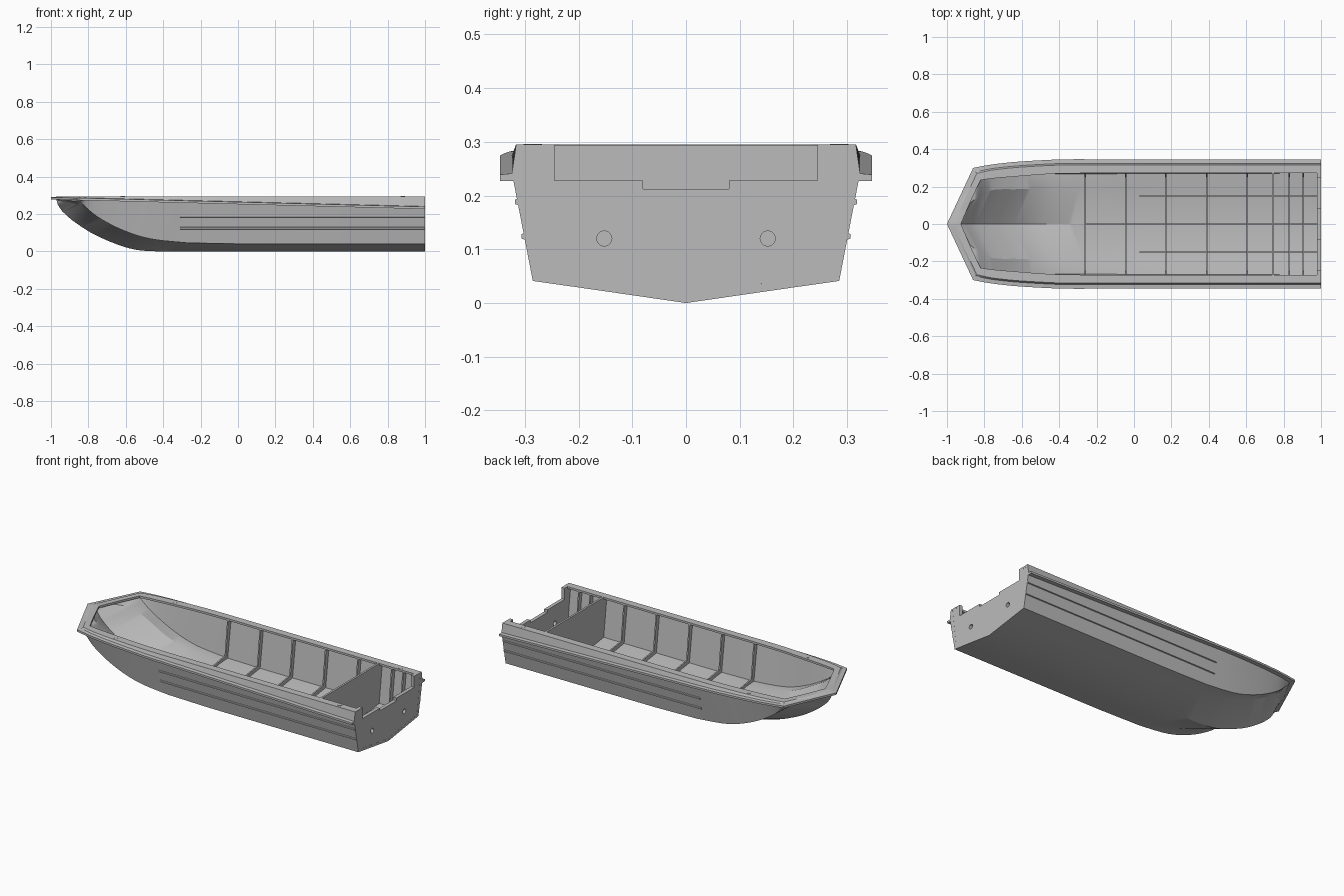
import bpy, bmesh
from mathutils import Vector

cube = bpy.data.objects.get("Cube")
if cube:
    bpy.data.objects.remove(cube)

grey = bpy.data.materials.new("hull_grey")
grey.use_nodes = True
COLOUR = (0.5, 0.5, 0.5, 1)
grey.diffuse_color = COLOUR
grey.node_tree.nodes["Principled BSDF"].inputs["Base Color"].default_value = COLOUR


def make(name, bm, smooth=False):
    bmesh.ops.remove_doubles(bm, verts=bm.verts, dist=1e-5)
    bmesh.ops.recalc_face_normals(bm, faces=bm.faces)
    mesh = bpy.data.meshes.new(name)
    bm.to_mesh(mesh)
    bm.free()
    mesh.materials.append(grey)
    obj = bpy.data.objects.new(name, mesh)
    bpy.context.collection.objects.link(obj)
    if smooth:
        bpy.ops.object.select_all(action='DESELECT')
        obj.select_set(True)
        bpy.context.view_layer.objects.active = obj
        bpy.ops.object.shade_smooth_by_angle(angle=0.45)
    return obj


def loft(bm, rings, caps):
    """Skin closed rings of points, capping the listed ring indices."""
    rows = [[bm.verts.new(p) for p in r] for r in rings]
    n = len(rows[0])
    for a, b in zip(rows, rows[1:]):
        for j in range(n):
            k = (j + 1) % n
            bm.faces.new((a[j], a[k], b[k], b[j]))
    for c in caps:
        bm.faces.new(rows[c])


def plate(name, half, x0, x1):
    """Symmetric upright plate from a half outline of (y, z) points."""
    full = half + [(-y, z) for y, z in reversed(half) if y > 0]
    bm = bmesh.new()
    loft(bm, [[(x, y, z) for y, z in full] for x in (x0, x1)], (0, -1))
    return make(name, bm)


def box(name, x0, x1, y0, y1, z0, z1):
    bm = bmesh.new()
    loft(bm, [[(x, y0, z0), (x, y1, z0), (x, y1, z1), (x, y0, z1)] for x in (x0, x1)], (0, -1))
    return make(name, bm)


def disc(name, loc, r, depth, axis):
    bm = bmesh.new()
    bmesh.ops.create_cone(bm, cap_ends=True, segments=20, radius1=r, radius2=r, depth=depth)
    obj = make(name, bm, True)
    obj.location = loc
    if axis == 'X':
        obj.rotation_euler.y = 1.5708
    return obj


# Stations, bow to stern:
# keel x z | inner knuckle x y z | chine x y z | rail x y | opening x y
STATIONS = [
    (-.97, .275, -.965, 0, .273, -.96, 0, .272, -1, 0, -.925, 0),
    (-.963, .25, -.925, .095, .267, -.92, .14, .272, -.93, .15, -.875, .118),
    (-.94, .215, -.86, .15, .252, -.845, .262, .27, -.86, .3, -.82, .235),
    (-.87, .155, -.775, .195, .2, -.765, .272, .195, -.76, .318, -.74, .245),
    (-.74, .077, -.63, .2, .122, -.63, .277, .12, -.62, .333, -.62, .255),
    (-.55, .01, -.47, .205, .068, -.47, .28, .068, -.4, .345, -.44, .268),
    (-.33, 0, -.27, .21, .042, -.27, .281, .046, -.2, .346, -.24, .272),
    (0, 0, 0, .2, .03, 0, .282, .041, 0, .346, 0, .272),
    (1, 0, 1, .2, .029, 1, .285, .041, 1, .346, 1, .272),
]
STEPS = 6


def resample():
    """Smooth curves within the bow and the body, straight run aft."""
    out = []
    for first, last in ((0, 2), (2, 6), (6, 7), (7, 8)):
        for i in range(first, last):
            p = [STATIONS[min(max(k, first), last)] for k in (i - 1, i, i + 1, i + 2)]
            for s in range(STEPS):
                t = s / STEPS
                row = [b + .5 * t * (c - a + t * (2*a - 5*b + 4*c - d + t * (3*(b - c) + d - a)))
                       for a, b, c, d in zip(*p)]
                out.append((i + t, row))
    out.append((len(STATIONS) - 1, list(STATIONS[-1])))
    return out


TOP = .295


def rail_z(x):
    return .29 - .0255 * (x + 1)


def section(s, row):
    kx, kz, mx, my, mz, cx, cy, cz, rx, ry, ox, oy = row
    fx = 1.1 - .22 * s if s <= 2 else max(0, .66 * (3 - s))
    fy = min(1, .475 * s)

    def inset(d, z):
        return (rx + d * fx, max(0, ry - d * fy), z)

    zr = rail_z(rx)
    back = .025 * min(1, kz / .1)
    half = [
        (kx, 0, kz), (mx, my, mz), (cx, cy, cz), inset(.025, zr - .012),
        inset(0, zr - .012), inset(0, zr), inset(.022, zr + .002),
        inset(.03, TOP), (ox, oy, TOP), (ox, oy, .283), inset(.045, .283),
        (cx + .4 * back, max(0, cy - .013), min(cz + .014, .279)),
        (mx + .6 * back, max(0, my - .014), min(mz + .014, .277)),
        (kx + back, 0, min(kz + .014, .276)),
    ]
    return half + [(x, -y, z) for x, y, z in reversed(half[1:-1])]


# Hull shell with rub rail, coaming and side decks
rows = resample()
bm = bmesh.new()
loft(bm, [section(s, r) for s, r in rows], (-1,))
make("hull", bm, True)


def chine_at(x):
    pts = [r[5:8] for _, r in rows]
    for a, b in zip(pts, pts[1:]):
        if a[0] <= x <= b[0]:
            t = (x - a[0]) / (b[0] - a[0])
            return Vector(a).lerp(Vector(b), t)
    return Vector(pts[-1])


# Long strakes along both sides
for label, z in (("upper", .188), ("lower", .124)):
    for side, sign in (("left", 1), ("right", -1)):
        rings = []
        for i in range(25):
            x = -.31 + 1.308 * i / 24
            c = chine_at(x)
            t = (z - c.z) / (rail_z(x) - .012 - c.z)
            y = c.y + t * (.321 - c.y)
            rings.append([(x, sign * (y + dy), z + dz) for dy, dz in
                          ((-.004, -.007), (.005, -.004), (.005, .004), (-.002, .007))])
        bm = bmesh.new()
        loft(bm, rings, (0, -1))
        make(f"{label}_strake_{side}", bm)

# Frames across the floor and up the sides
for i, x in enumerate((-.26, -.045, .17, .39, .605, .83, .905)):
    c = chine_at(x)
    plate(f"frame_{i + 1}", [(0, .012), (c.y - .008, c.z + .008), (.303, .285), (.274, .285),
                             (.25, c.z + .035), (0, .04)], x - .004, x + .004)

# Bulkhead in front of the motor well
plate("bulkhead", [(0, .006), (.275, .046), (.303, .287), (.27, .294), (0, .294)], .737, .749)

# Floor stringers
box("centre_stringer", -.26, .99, -.004, .004, .006, .032)
for side, y in (("left", .15), ("right", -.15)):
    box(f"stringer_{side}", .03, .99, y - .004, y + .004, .025, .048)

# Transom with stepped cutout and two drain holes
transom = plate("transom", [(0, .001), (.284, .042), (.32, .24), (.314, TOP), (.245, TOP),
                            (.245, .228), (.08, .228), (.08, .212)], .978, .9995)
for side, y in (("left", .152), ("right", -.152)):
    cutter = disc(f"drain_cutter_{side}", (.99, y, .12), .014, .1, 'X')
    cutter.hide_render = True
    cutter.hide_viewport = True
    cut = transom.modifiers.new(f"drain_{side}", 'BOOLEAN')
    cut.object = cutter
    cut.solver = 'EXACT'

# Small round deck fittings
for x, y, end in ((-.615, .28, "bow"), (.88, .29, "stern")):
    for side, sign in (("left", 1), ("right", -1)):
        disc(f"{end}_fitting_{side}", (x, sign * y, TOP - .001), .012, .004, 'Z')
